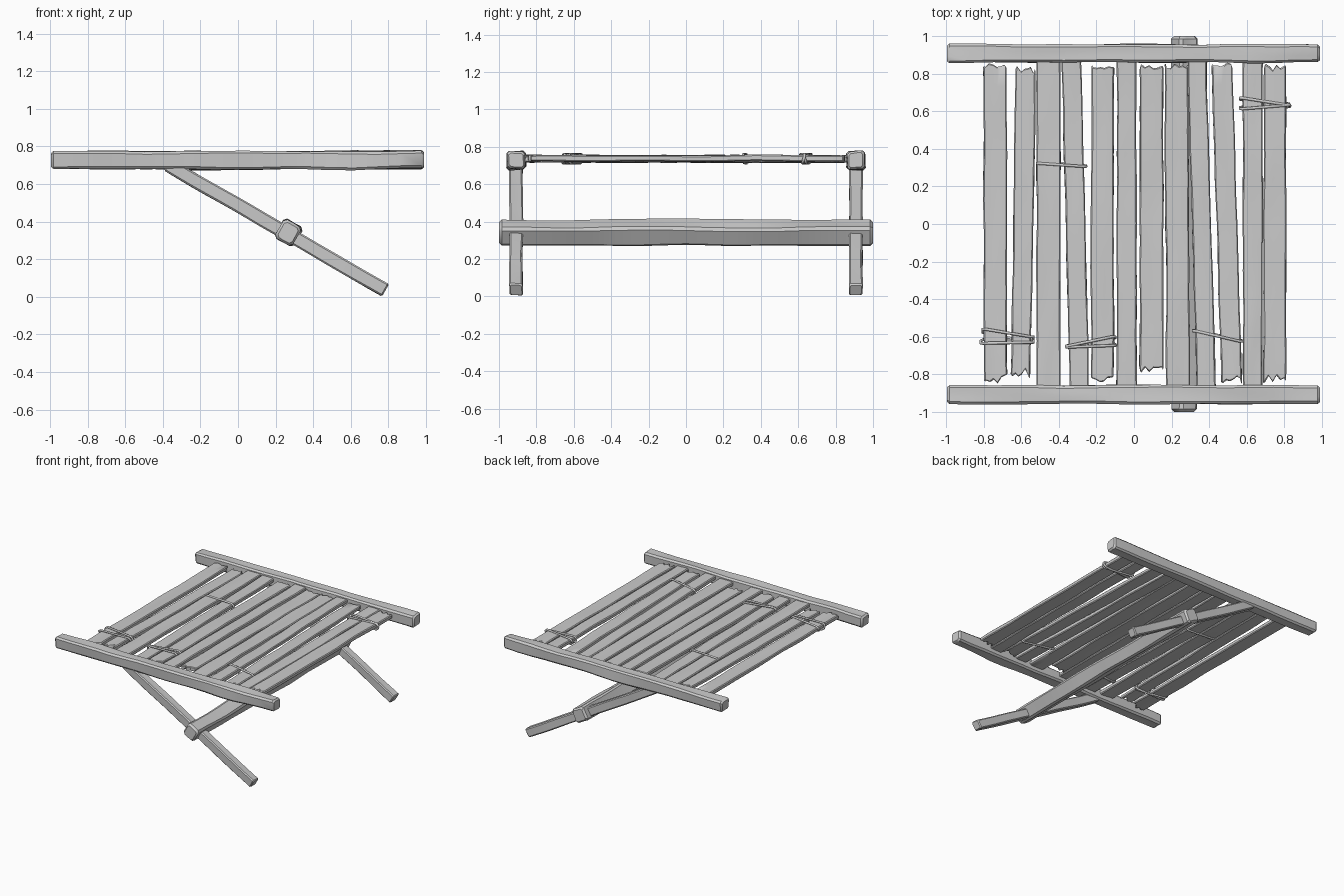
import bpy, bmesh, math, random
from mathutils import Vector, noise

if "Cube" in bpy.data.objects:
    bpy.data.objects.remove(bpy.data.objects["Cube"])

random.seed(4)


def smooth(ob):
    bpy.ops.object.select_all(action='DESELECT')
    ob.select_set(True)
    bpy.context.view_layer.objects.active = ob
    bpy.ops.object.shade_smooth_by_angle(angle=math.radians(35))


def timber(name, p0, p1, w, h, up, chamfer, wobble, jag=(0, 0), cols=4, n=16):
    """Hewn timber swept from p0 to p1: chamfered section, optional splintered ends."""
    p0, p1, up = Vector(p0), Vector(p1), Vector(up)
    d = (p1 - p0).normalized()
    length = (p1 - p0).length
    u = d.cross(up).normalized()
    v = u.cross(d)
    # section: upper and lower rows, paired column by column
    xs = [-w / 2 + chamfer + (w - 2 * chamfer) * i / (cols - 1) for i in range(cols)]
    upper = [(-w / 2, h / 2 - chamfer)] + [(x, h / 2) for x in xs] + [(w / 2, h / 2 - chamfer)]
    lower = [(a, -b) for a, b in upper]
    ring = upper + lower[::-1]
    m, half = len(ring), cols + 2
    cuts = [[random.uniform(0, j) for _ in range(half)] for j in jag]
    stations = [0, chamfer] + [length * i / n for i in range(1, n)] + [length - chamfer, length]
    bm = bmesh.new()
    seed = Vector((random.uniform(0, 50), random.uniform(0, 50), 0))
    rings = []
    for k, s in enumerate(stations):
        tip = k in (0, len(stations) - 1)
        inset = chamfer * 0.8 if tip else 0
        row = []
        for i, (a, b) in enumerate(ring):
            c = i if i < half else m - 1 - i
            t = s
            if k < 2:
                t += cuts[0][c]
            elif k >= len(stations) - 2:
                t -= cuts[1][c]
            a *= 1 - 2 * inset / w
            b *= 1 - 2 * inset / h
            q = seed + Vector((s * 3.5, a * 12, b * 12))
            a += wobble * noise.noise(q)
            b += wobble * noise.noise(q + Vector((9, 5, 3)))
            row.append(bm.verts.new(p0 + d * t + u * a + v * b))
        rings.append(row)
    for r0, r1 in zip(rings, rings[1:]):
        for i in range(m):
            j = (i + 1) % m
            bm.faces.new((r0[i], r0[j], r1[j], r1[i]))
    for r in (rings[0], rings[-1]):
        for i in range(half - 1):
            bm.faces.new((r[i], r[i + 1], r[m - 2 - i], r[m - 1 - i]))
    bmesh.ops.recalc_face_normals(bm, faces=bm.faces)
    me = bpy.data.meshes.new(name)
    bm.to_mesh(me)
    bm.free()
    ob = bpy.data.objects.new(name, me)
    bpy.context.collection.objects.link(ob)
    smooth(ob)
    return ob


def rope(name, xa, ya, xb, yb, skew):
    """Cord wrapped around neighbouring slats; the underside runs skewed."""
    top, bot = 0.759, 0.714
    pts = [(xa, ya, top - 0.012), (xa + 0.015, ya, top), (xb - 0.015, yb, top), (xb, yb, top - 0.012),
           (xb, yb + skew / 3, bot + 0.012), (xb - 0.015, yb + skew / 2, bot),
           (xa + 0.015, ya + skew / 2, bot), (xa, ya + skew / 3, bot + 0.012)]
    cu = bpy.data.curves.new(name, 'CURVE')
    cu.dimensions = '3D'
    cu.bevel_depth = 0.008
    cu.bevel_resolution = 1
    sp = cu.splines.new('POLY')
    sp.points.add(len(pts) - 1)
    for p, co in zip(sp.points, pts):
        p.co = (*co, 1)
    sp.use_cyclic_u = True
    bpy.context.collection.objects.link(bpy.data.objects.new(name, cu))


# side rails and slanted legs
ang = math.radians(30)
foot = Vector((0.785, 0, 0.034))
head = foot + Vector((-math.cos(ang), 0, math.sin(ang))) * 1.34
normal = (math.sin(ang), 0, math.cos(ang))
for side, y in (("front", -0.908), ("back", 0.908)):
    timber(side + "_rail", (-0.995, y, 0.727), (0.99, y, 0.727), 0.097, 0.097, (0, 0, 1), 0.013, 0.008)
    off = Vector((0, y, 0))
    timber(side + "_leg", foot + off, head + off, 0.072, 0.072, normal, 0.008, 0.005)

# cross beam under the deck
timber("cross_beam", (0.27, -1, 0.342), (0.27, 1, 0.342), 0.113, 0.113, normal, 0.015, 0.009)

# slats: bottom x, top x, width, front y, back y, splinter depth front / back
slats = [
    (-0.737, -0.740, 0.125, -0.85, 0.855, 0.05, 0.02),
    (-0.605, -0.575, 0.105, -0.82, 0.84, 0.05, 0.04),
    (-0.455, -0.455, 0.127, -0.87, 0.87, 0, 0),
    (-0.290, -0.333, 0.105, -0.87, 0.87, 0, 0),
    (-0.168, -0.168, 0.122, -0.845, 0.855, 0.03, 0.03),
    (-0.039, -0.039, 0.105, -0.87, 0.87, 0, 0),
    (0.093, 0.093, 0.125, -0.79, 0.855, 0.03, 0.03),
    (0.235, 0.225, 0.125, -0.87, 0.855, 0, 0.03),
    (0.385, 0.335, 0.102, -0.87, 0.87, 0, 0),
    (0.520, 0.468, 0.110, -0.85, 0.86, 0.04, 0.03),
    (0.632, 0.632, 0.105, -0.87, 0.87, 0, 0),
    (0.750, 0.750, 0.122, -0.85, 0.855, 0.05, 0.04),
]
for i, (xb, xt, w, ya, yb, ja, jb) in enumerate(slats):
    z = 0.736 + 0.003 * (i % 3 - 1)
    timber(f"slat_{i + 1}", (xb, ya, z), (xt, yb, z), w, 0.032, (0, 0, 1),
           0.006, 0.006, (ja, jb), cols=6, n=14)

# rope lashings
for i, r in enumerate([
    (-0.805, -0.56, -0.535, -0.60, -0.05),
    (-0.815, -0.635, -0.535, -0.63, 0.04),
    (-0.36, -0.648, -0.10, -0.60, -0.02),
    (-0.36, -0.655, -0.10, -0.647, 0.02),
    (-0.515, 0.322, -0.255, 0.306, 0.01),
    (0.315, -0.57, 0.58, -0.625, 0.01),
    (0.565, 0.67, 0.83, 0.633, -0.02),
    (0.565, 0.613, 0.825, 0.632, 0.02),
]):
    rope(f"rope_lashing_{i + 1}", *r)
